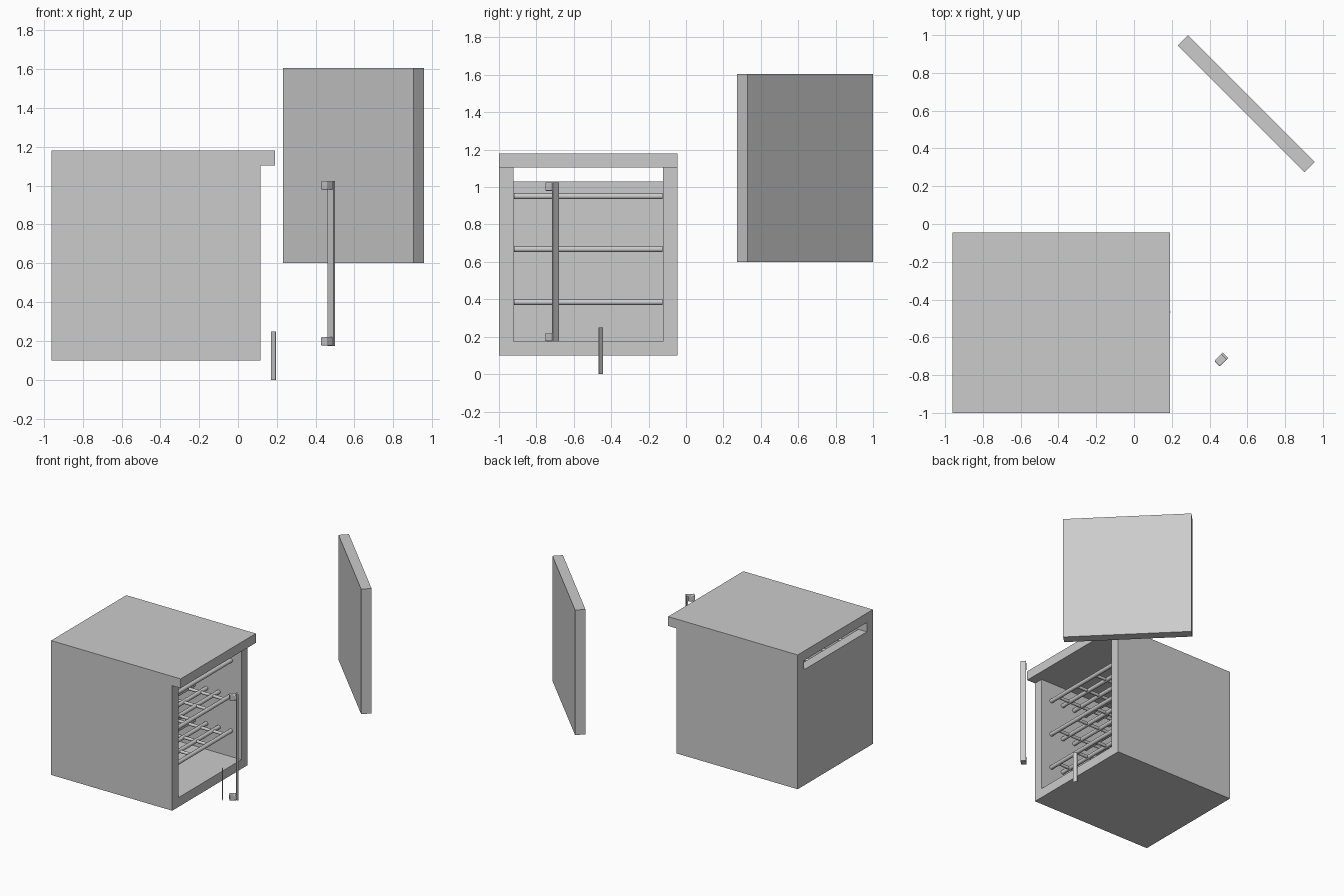
import bpy, bmesh
from math import pi
from mathutils import Matrix, Vector

if "Cube" in bpy.data.objects:
    bpy.data.objects.remove(bpy.data.objects["Cube"])


def finish(bm, name):
    mesh = bpy.data.meshes.new(name)
    bm.to_mesh(mesh)
    bm.free()
    ob = bpy.data.objects.new(name, mesh)
    bpy.context.collection.objects.link(ob)
    return ob


def box(name, center, size, turn=0.0):
    bm = bmesh.new()
    bmesh.ops.create_cube(bm, size=1.0, matrix=Matrix.Diagonal((*size, 1)))
    ob = finish(bm, name)
    ob.location = center
    ob.rotation_euler.z = turn
    return ob


def span(name, x, y, z):
    lo, hi = Vector((x[0], y[0], z[0])), Vector((x[1], y[1], z[1]))
    return box(name, (lo + hi) / 2, hi - lo)


def rod(bm, a, b, radius):
    a, b = Vector(a), Vector(b)
    d = b - a
    m = Matrix.Translation((a + b) / 2) @ d.to_track_quat('Z', 'Y').to_matrix().to_4x4()
    bmesh.ops.create_cone(bm, cap_ends=True, segments=16, radius1=radius,
                          radius2=radius, depth=d.length, matrix=m)


# Cabinet: open front at +x, overhanging top, ventilation slot above the back
BACK, FRONT = -0.962, 0.115
span("top_panel", (BACK, 0.19), (-1.0, -0.045), (1.105, 1.18))
span("floor_panel", (BACK, FRONT), (-0.923, -0.122), (0.10, 0.175))
span("back_panel", (BACK, BACK + 0.076), (-0.923, -0.122), (0.175, 1.03))
for side, y in (("near", (-1.0, -0.923)), ("far", (-0.122, -0.045))):
    span(f"{side}_side_panel", (BACK, FRONT), y, (0.10, 1.105))

# Three wire shelves: long rods across the cabinet, tied by cross rods
for i, z in enumerate((0.385, 0.668, 0.951)):
    bm = bmesh.new()
    for k in range(9):
        x = 0.025 - k * 0.11
        rod(bm, (x, -0.92, z), (x, -0.125, z), 0.016)
    for k in range(4):
        y = -0.84 + k * 0.212
        rod(bm, (0.025, y, z), (-0.855, y, z), 0.012)
    shelf = finish(bm, f"wire_shelf_{i + 1}")
    bpy.ops.object.select_all(action='DESELECT')
    shelf.select_set(True)
    bpy.context.view_layer.objects.active = shelf
    bpy.ops.object.shade_smooth_by_angle(angle=pi / 4)

# Door slab, set apart and turned 45 degrees
box("door", (0.595, 0.637, 1.103), (0.95, 0.077, 1.005), -pi / 4)

# Handle: flat bar on two rounded mounts
box("handle_bar", (0.481, -0.699, 0.60), (0.042, 0.011, 0.85), -pi / 4)
for end, z in (("lower", 0.198), ("upper", 1.002)):
    mount = box(f"{end}_handle_mount", (0.4585, -0.7215, z), (0.042, 0.052, 0.045), -pi / 4)
    bev = mount.modifiers.new("rounding", 'BEVEL')
    bev.width = 0.006
    bev.segments = 3

# Small blank badge plate
box("badge_plate", (0.183, -0.457, 0.125), (0.03, 0.004, 0.25), -pi / 4)
